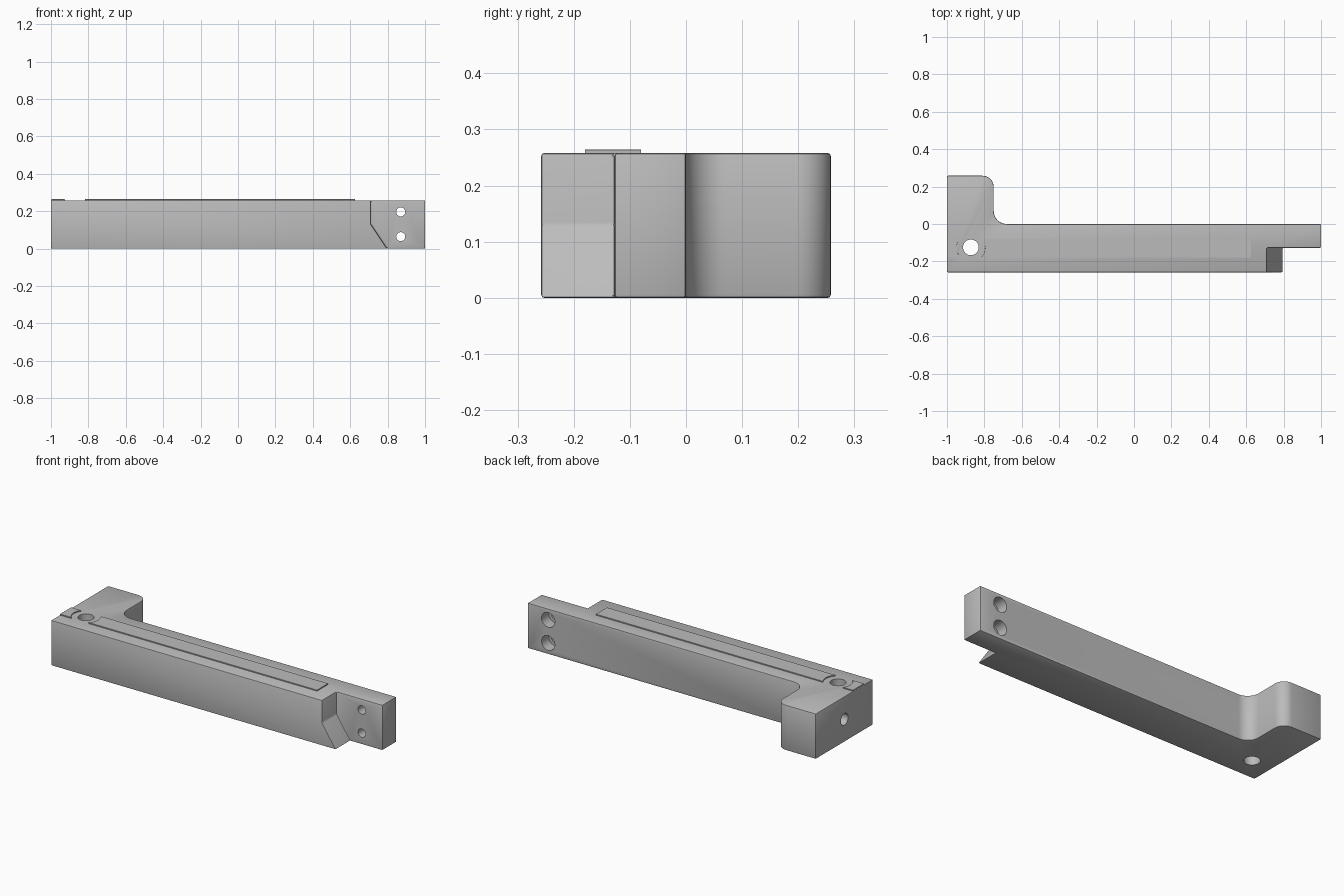
import bpy, bmesh, math
from mathutils import Matrix, Vector

cube = bpy.data.objects.get("Cube")
if cube:
    bpy.data.objects.remove(cube, do_unlink=True)

grey = bpy.data.materials.new("light grey")
grey.use_nodes = True
grey.diffuse_color = (0.5, 0.5, 0.5, 1)
grey.node_tree.nodes["Principled BSDF"].inputs["Base Color"].default_value = (0.5, 0.5, 0.5, 1)

HEIGHT, FRONT, BACK = 0.258, -0.258, 0.258
PIN = Vector((-0.872, -0.125, 0))


def add_object(name, bm, helper=False):
    bmesh.ops.recalc_face_normals(bm, faces=bm.faces)
    mesh = bpy.data.meshes.new(name)
    bm.to_mesh(mesh)
    bm.free()
    mesh.materials.append(grey)
    obj = bpy.data.objects.new(name, mesh)
    bpy.context.collection.objects.link(obj)
    if helper:
        obj.hide_render = True
        obj.hide_set(True)
    return obj


def prism(name, points, depth, helper=False):
    """Extrude a closed outline of 3D points along a vector."""
    bm = bmesh.new()
    face = bm.faces.new([bm.verts.new(p) for p in points])
    new = bmesh.ops.extrude_face_region(bm, geom=[face])["geom"]
    bmesh.ops.translate(bm, vec=depth, verts=[v for v in new if isinstance(v, bmesh.types.BMVert)])
    return add_object(name, bm, helper)


def drill(name, start, end, radius):
    """Round cutter running between two points."""
    start, end = Vector(start), Vector(end)
    axis = end - start
    turn = axis.to_track_quat("Z", "Y").to_matrix().to_4x4()
    bm = bmesh.new()
    bmesh.ops.create_cone(bm, cap_ends=True, segments=40, radius1=radius, radius2=radius,
                          depth=axis.length,
                          matrix=Matrix.Translation((start + end) / 2) @ turn)
    return add_object(name, bm, True)


def cut(obj, cutter):
    mod = obj.modifiers.new("cut " + cutter.name, "BOOLEAN")
    mod.operation = "DIFFERENCE"
    mod.solver = "EXACT"
    mod.object = cutter


def bevel(obj, width, segments):
    mod = obj.modifiers.new("edge rounding", "BEVEL")
    mod.width = width
    mod.segments = segments
    mod.limit_method = "ANGLE"
    mod.angle_limit = math.radians(30)


def arc(cx, cy, r, start, end, steps=12):
    angles = [math.radians(start + (end - start) * i / steps) for i in range(steps + 1)]
    return [(cx + r * math.cos(a), cy + r * math.sin(a), 0) for a in angles]


# Arm with a foot at its left end, joined by rounded corners
outline = [(-1, FRONT, 0), (1, FRONT, 0), (1, 0, 0)]
outline += arc(-0.68, 0.07, 0.07, 270, 180)
outline += arc(-0.81, BACK - 0.06, 0.06, 0, 90)
outline += [(-1, BACK, 0)]
arm = prism("arm", outline, (0, 0, HEIGHT))

# Step at the far end, with a sloping lip under it
step = [(0.71, 0.4), (0.71, 0.13), (0.797, 0), (0.864, -0.1), (1.2, -0.1), (1.2, 0.4)]
cut(arm, prism("step_cutter", [(x, -0.5, z) for x, z in step], (0, 0.373, 0), True))
bevel(arm, 0.005, 2)

# Mounting holes through the tongue, wide at the back
for side, z in (("upper", 0.196), ("lower", 0.064)):
    cut(arm, drill(side + "_screw_hole", (0.87, -0.3, z), (0.87, 0.1, z), 0.024))
    cut(arm, drill(side + "_counterbore", (0.87, -0.065, z), (0.87, 0.1, z), 0.042))

# Upright pin hole and blind hole in the foot's end
cut(arm, drill("pin_hole", PIN - Vector((0, 0, 0.1)), PIN + Vector((0, 0, 0.4)), 0.042))
cut(arm, drill("end_hole", (-1.1, 0, 0.129), (-0.85, 0, 0.129), 0.033))

# Thin raised pad on top, interrupted around the pin hole
pad_y = (-0.18, -0.08)
pad = prism("raised_pad", [(-0.998, pad_y[0], HEIGHT - 0.004), (0.625, pad_y[0], HEIGHT - 0.004),
                           (0.625, pad_y[1], HEIGHT - 0.004), (-0.998, pad_y[1], HEIGHT - 0.004)],
            (0, 0, 0.01))
cut(pad, drill("pad_gap", PIN + Vector((0, 0, 0.1)), PIN + Vector((0, 0, 0.4)), 0.077))
bevel(pad, 0.002, 1)

# Smooth shading with sharp edges kept
for obj in (arm, pad):
    bpy.ops.object.select_all(action="DESELECT")
    obj.select_set(True)
    bpy.context.view_layer.objects.active = obj
    for mod in list(obj.modifiers):
        bpy.ops.object.modifier_apply(modifier=mod.name)
    bpy.ops.object.shade_smooth_by_angle(angle=math.radians(30))
